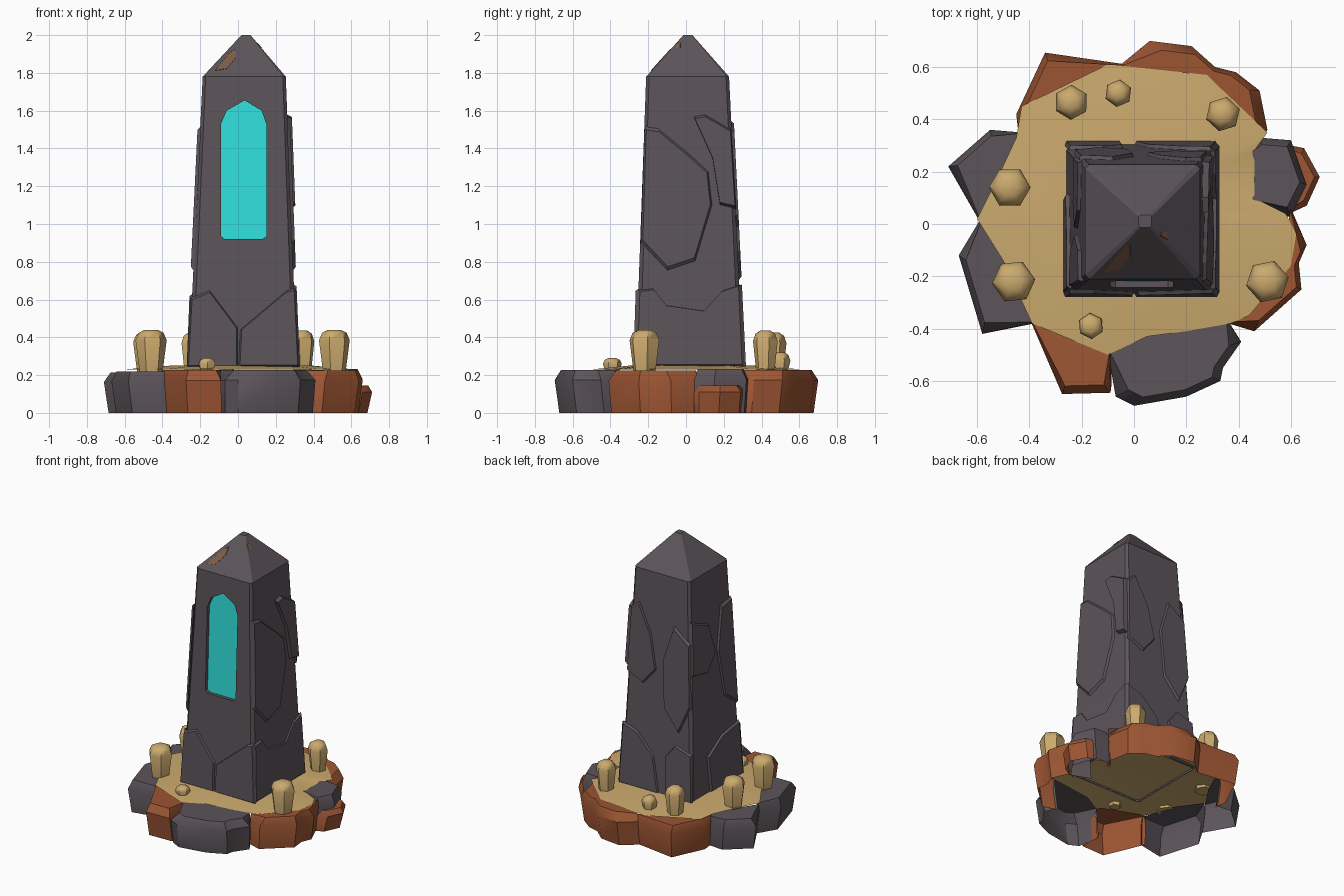
import bpy, bmesh, math
from mathutils import Vector

if "Cube" in bpy.data.objects:
    bpy.data.objects.remove(bpy.data.objects["Cube"])


def mat(name, c):
    m = bpy.data.materials.new(name)
    m.diffuse_color = (*c, 1)
    m.use_nodes = True
    m.node_tree.nodes["Principled BSDF"].inputs["Base Color"].default_value = m.diffuse_color
    return m


STONE = mat("dark stone", (0.107, 0.089, 0.102))
RUST = mat("rust rock", (0.34, 0.093, 0.034))
SAND = mat("sand", (0.60, 0.40, 0.155))
GLOW = mat("cyan glow", (0.03, 0.75, 0.72))
BROWN = mat("brown patch", (0.205, 0.107, 0.065))


def build(name, verts, faces, material, angle=30):
    me = bpy.data.meshes.new(name)
    bm = bmesh.new()
    vs = [bm.verts.new(v) for v in verts]
    for f in faces:
        bm.faces.new([vs[i] for i in f])
    bmesh.ops.recalc_face_normals(bm, faces=bm.faces)
    bm.to_mesh(me)
    bm.free()
    me.materials.append(material)
    smooth(me, angle)
    ob = bpy.data.objects.new(name, me)
    bpy.context.collection.objects.link(ob)
    return ob


def smooth(me, angle):
    for p in me.polygons:
        p.use_smooth = True
    me.set_sharp_from_angle(angle=math.radians(angle))


def loft(rings, caps=True):
    n = len(rings[0])
    verts = [p for r in rings for p in r]
    faces = [(k * n + i, k * n + (i + 1) % n, (k + 1) * n + (i + 1) % n, (k + 1) * n + i)
             for k in range(len(rings) - 1) for i in range(n)]
    faces.append(tuple(range((len(rings) - 1) * n, len(rings) * n)))
    if caps:
        faces.append(tuple(reversed(range(n))))
    return verts, faces


# obelisk: chamfered square sections (z, xmin, xmax, ymin, ymax, chamfer)
SECT = [(0.235, -.258, .314, -.266, .304, .02), (0.62, -.243, .298, -.253, .285, .02),
        (1.78, -.187, .253, -.211, .228, .016), (2.0, .018, .066, -.014, .034, .006)]


def section(z, x0, x1, y0, y1, c):
    return [(x0 + c, y0, z), (x1 - c, y0, z), (x1, y0 + c, z), (x1, y1 - c, z),
            (x1 - c, y1, z), (x0 + c, y1, z), (x0, y1 - c, z), (x0, y0 + c, z)]


obelisk = build("obelisk", *loft([section(*s) for s in SECT]), STONE, 25)

# pointed window recess with a glowing back
arch = [(-.09, .935), (-.07, .92), (.13, .92), (.15, .935), (.15, 1.53),
        (.125, 1.60), (.035, 1.655), (-.06, 1.60), (-.09, 1.53)]


def front_y(z):
    return -.253 + (z - .62) / 1.16 * .042


cutter = build("window_cutter", *loft([[(x, -.4, z) for x, z in arch],
               [(x, front_y(z) + .025, z) for x, z in arch]]), STONE)
cutter.hide_render = True
mod = obelisk.modifiers.new("window", 'BOOLEAN')
mod.object = cutter
mod.operation = 'DIFFERENCE'
mod.solver = 'EXACT'
dg = bpy.context.evaluated_depsgraph_get()
me = bpy.data.meshes.new_from_object(obelisk.evaluated_get(dg))
obelisk.modifiers.clear()
obelisk.data = me
bpy.data.objects.remove(cutter)
me.materials.clear()
me.materials.append(STONE)
me.materials.append(GLOW)
bm = bmesh.new()
bm.from_mesh(me)
for f in list(bm.faces):
    c = f.calc_center_median()
    f.material_index = int(f.normal.y < -.8 and .9 < c.z < 1.66 and c.y > front_y(c.z) + .02
                           and all(-.1 < v.co.x < .16 for v in f.verts))
    if f.normal.z < -.9 and c.z < .3:
        bm.faces.remove(f)  # open underside
bm.to_mesh(me)
bm.free()
smooth(me, 25)


# raised stone slabs on the obelisk faces
def on_face(side, u, z, off):
    k = 0 if z < .62 else 1 if z < 1.78 else 2
    a, b = SECT[k], SECT[k + 1]
    t = (z - a[0]) / (b[0] - a[0])
    x0, x1, y0, y1 = [a[i] + (b[i] - a[i]) * t for i in (1, 2, 3, 4)]
    return {'F': (u, y0 - off, z), 'B': (u, y1 + off, z),
            'L': (x0 - off, u, z), 'R': (x1 + off, u, z)}[side]


def slab(name, side, pts, d=.014, material=STONE, inset=.06):
    cu = sum(p[0] for p in pts) / len(pts)
    cz = sum(p[1] for p in pts) / len(pts)
    top = [(u + (cu - u) * inset, z + (cz - z) * inset) for u, z in pts]
    build(name, *loft([[on_face(side, u, z, -.004) for u, z in pts],
                       [on_face(side, u, z, d) for u, z in top]], False), material, 20)


slab("front_base_left", 'F', [(-.27, .24), (0, .24), (0, .45), (-.15, .65), (-.25, .61)])
slab("front_base_right", 'F', [(0, .24), (.325, .24), (.305, .66), (.26, .65), (.01, .44)])
slab("right_base", 'R', [(-.275, .24), (.315, .24), (.295, .68), (.2, .65), (.1, .54),
                         (-.11, .57), (-.18, .66), (-.26, .65)])
slab("right_middle", 'R', [(-.22, 1.52), (-.15, 1.51), (.02, 1.37), (.12, 1.28), (.14, 1.1),
                           (.05, .8), (-.1, .75), (-.24, .9)])
slab("right_upper", 'R', [(.04, 1.57), (.1, 1.58), (.24, 1.5), (.265, 1.08), (.18, 1.1), (.14, 1.35)], .024)
slab("back_upper", 'B', [(.26, 1.5), (.2, 1.55), (.1, 1.35), (.05, 1.1), (.15, .98), (.28, 1.04)])
slab("back_middle", 'B', [(-.21, 1.35), (-.08, 1.45), (.0, 1.2), (-.02, .85), (-.14, .7), (-.23, .9)])
slab("back_base_left", 'B', [(-.265, .24), (-.05, .24), (-.04, .52), (-.12, .62), (-.25, .58)])
slab("back_base_right", 'B', [(.0, .24), (.32, .24), (.3, .68), (.18, .64), (.05, .5)])
slab("left_upper", 'L', [(.24, 1.5), (.05, 1.42), (-.02, 1.2), (.08, 1.08), (.26, 1.12)])
slab("left_middle", 'L', [(-.22, 1.52), (-.1, 1.5), (-.04, 1.2), (-.1, .85), (-.24, .75)])
slab("left_base", 'L', [(-.27, .24), (.1, .24), (.12, .5), (-.05, .6), (-.25, .63)])
# worn patches on the cap
slab("cap_patch_front", 'F', [(-.125, 1.81), (-.06, 1.82), (-.012, 1.88), (-.012, 1.93), (-.05, 1.905)],
     .004, BROWN)
slab("cap_patch_right", 'R', [(-.06, 1.93), (-.03, 1.93), (-.03, 1.96), (-.045, 1.96)], .004, BROWN)

# sand sheet
edge = [(-.10, -.50), (.05, -.43), (.20, -.41), (.37, -.38), (.44, -.35), (.60, -.16), (.62, -.04),
        (.58, .04), (.46, .10), (.46, .28), (.51, .35), (.33, .52), (.28, .57), (0, .60), (-.1, .61),
        (-.43, .45), (-.45, .33), (-.52, .18), (-.60, .02), (-.5, -.14), (-.39, -.38)]
rings = [[(x, y, .230) for x, y in edge],
         [(.03 + (x - .03) * .62, .02 + (y - .02) * .62, .25) for x, y in edge]]
build("sand_bed", *loft(rings, False), SAND, 40)


# rocks: outer outline, edge under the sand, height
def rock(name, outer, inner, h, material):
    n = len(outer)
    c = sum((Vector(p) for p in outer + inner), Vector((0, 0))) / (n + len(inner))
    bot, mid, top = [], [], []
    for i, p in enumerate(outer):
        p = Vector(p)
        t = p.lerp(c, .03 if i in (0, n - 1) else .2)
        bot.append((p.x * .965, p.y * .965, 0))
        mid.append((p.x, p.y, h * .76))
        top.append((t.x, t.y, h))
    faces = [(k * n + i, k * n + i + 1, (k + 1) * n + i + 1, (k + 1) * n + i)
             for k in (0, 1) for i in range(n - 1)]
    faces.append(tuple(range(2 * n, 3 * n + len(inner))))
    build(name, bot + mid + top + [(x, y, min(h, .222)) for x, y in inner], faces, material, 35)


rock("rock_front", [(-.10, -.49), (-.07, -.66), (.0, -.695), (.2, -.66), (.33, -.60), (.34, -.55),
                    (.41, -.45), (.36, -.37)], [(.2, -.39), (.05, -.41)], .228, STONE)
rock("rock_front_right", [(.36, -.38), (.46, -.41), (.64, -.25), (.63, -.15), (.66, -.08), (.60, .06)],
     [(.57, -.1), (.42, -.33)], .225, RUST)
rock("rock_right", [(.45, .09), (.60, .03), (.66, .15), (.60, .32), (.48, .33), (.45, .28)],
     [(.45, .18)], .232, STONE)
rock("rock_right_small", [(.55, .02), (.66, .07), (.71, .18), (.65, .29), (.55, .31)],
     [(.52, .2)], .145, RUST)
rock("rock_back_right", [(.47, .28), (.51, .36), (.48, .51), (.39, .58), (.31, .60), (.22, .68), (.06, .70),
                         (-.05, .61)], [(0, .57), (.26, .54), (.3, .50), (.46, .33)], .228, RUST)
rock("rock_back_left", [(-.03, .61), (-.34, .655), (-.45, .42), (-.44, .33)],
     [(-.38, .42), (-.1, .57)], .225, RUST)
rock("rock_left", [(-.43, .35), (-.55, .36), (-.71, .22), (-.59, .01)],
     [(-.48, .18), (-.42, .31)], .215, STONE)
rock("rock_left_front", [(-.58, .03), (-.67, -.12), (-.58, -.42), (-.38, -.38)],
     [(-.46, -.14)], .22, STONE)
rock("rock_front_left", [(-.40, -.36), (-.275, -.65), (-.09, -.645), (-.09, -.49)],
     [(-.1, -.46), (-.35, -.36)], .226, RUST)

# hexagonal pegs: x, y, radius, top
for i, (x, y, r, h) in enumerate([(-.475, .14, .08, .43), (-.46, -.22, .083, .44), (.51, -.22, .083, .44),
                                  (.34, .42, .067, .435), (-.06, .5, .053, .32), (-.24, .465, .067, .425),
                                  (-.165, -.39, .05, .29)]):
    sh = min(.055, (h - .23) * .5)
    prof = [(.22, .74), (h - sh, 1), (h - sh * .3, .8), (h, .42)]
    build("peg_%d" % (i + 1), *loft([[(x + r * s * math.cos(a * math.pi / 3 + .1 * i),
                                       y + r * s * math.sin(a * math.pi / 3 + .1 * i), z)
                                      for a in range(6)] for z, s in prof]), SAND, 50)
